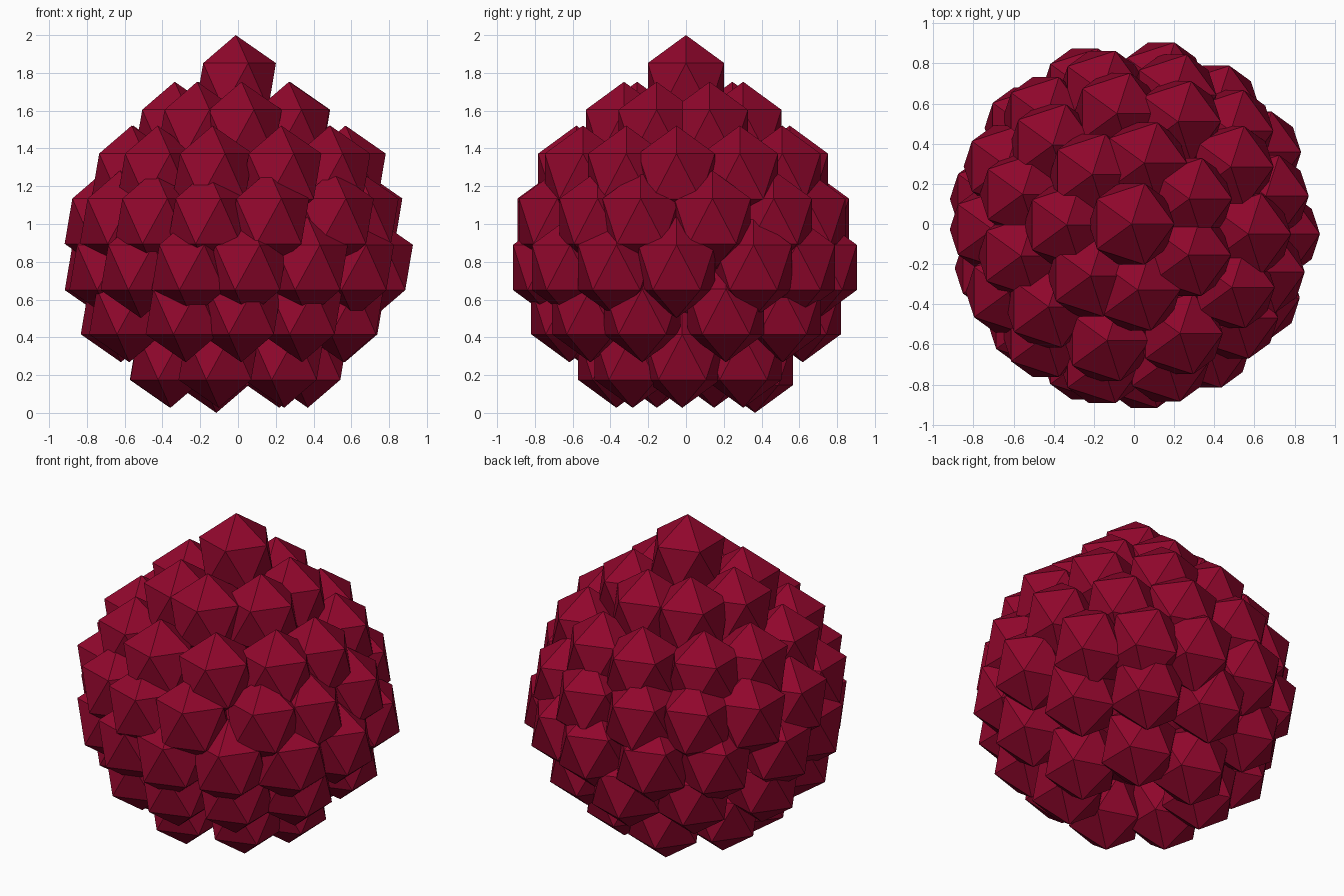
import bpy
from math import radians, cos, sin

default_cube = bpy.data.objects.get("Cube")
if default_cube:
    bpy.data.objects.remove(default_cube, do_unlink=True)

# Single berry colour
berry_red = bpy.data.materials.new("berry_red")
berry_red.use_nodes = True
colour = (0.28, 0.002, 0.025, 1.0)
berry_red.diffuse_color = colour
shader = next(n for n in berry_red.node_tree.nodes if n.type == "BSDF_PRINCIPLED")
shader.inputs["Base Color"].default_value = colour

WIDTH = 0.238       # horizontal radius of one bead
HEIGHT = 0.268      # vertical radius of one bead


def add_bead(name, x, y, z, width=WIDTH, height=HEIGHT, detail=1):
    """Flat-shaded, slightly tall icosahedron."""
    bpy.ops.mesh.primitive_ico_sphere_add(subdivisions=detail, radius=1, location=(x, y, z))
    bead = bpy.context.object
    bead.name = name
    bead.scale = (width, width, height)
    bead.data.materials.append(berry_red)
    return bead


# Crown bead
add_bead("crown_bead", -0.012, 0, 1.732)

# Rings from the top down: centre x, centre y, height, radius, then bead angles
rings = [
    (-0.015, -0.01, 1.485, 0.32, [25, 78, 127, 179, 231, 276, 333]),
    (-0.005, -0.02, 1.253, 0.575, [32, 67, 98, 134, 163, 194, 223, 257, 294, 329, 357]),
    (-0.015, -0.015, 1.015, 0.69, [13, 44, 72, 102, 128, 154, 181, 208, 232, 258, 285, 319, 341]),
    (0, 0, 0.77, 0.715, [30, 55, 79, 110, 138, 170, 198, 224, 250, 274, 301, 329, 356]),
    (-0.015, 0, 0.536, 0.618, [20, 56, 92, 128, 168, 205, 245, 273, 305, 338]),
    (-0.01, 0, 0.295, 0.38, [53, 106, 157, 204, 256, 312, 357]),
]
for level, (cx, cy, z, radius, angles) in enumerate(rings, start=1):
    for number, angle in enumerate(angles, start=1):
        a = radians(angle)
        add_bead(f"ring_{level}_bead_{number}", cx + radius * cos(a), cy + radius * sin(a), z)

# One bead hangs a little lower as the resting point
bpy.data.objects["ring_6_bead_2"].location.z = HEIGHT

# Inner core closes the gaps between beads
add_bead("inner_core", 0, 0, 0.93, 0.58, 0.62, 2)
